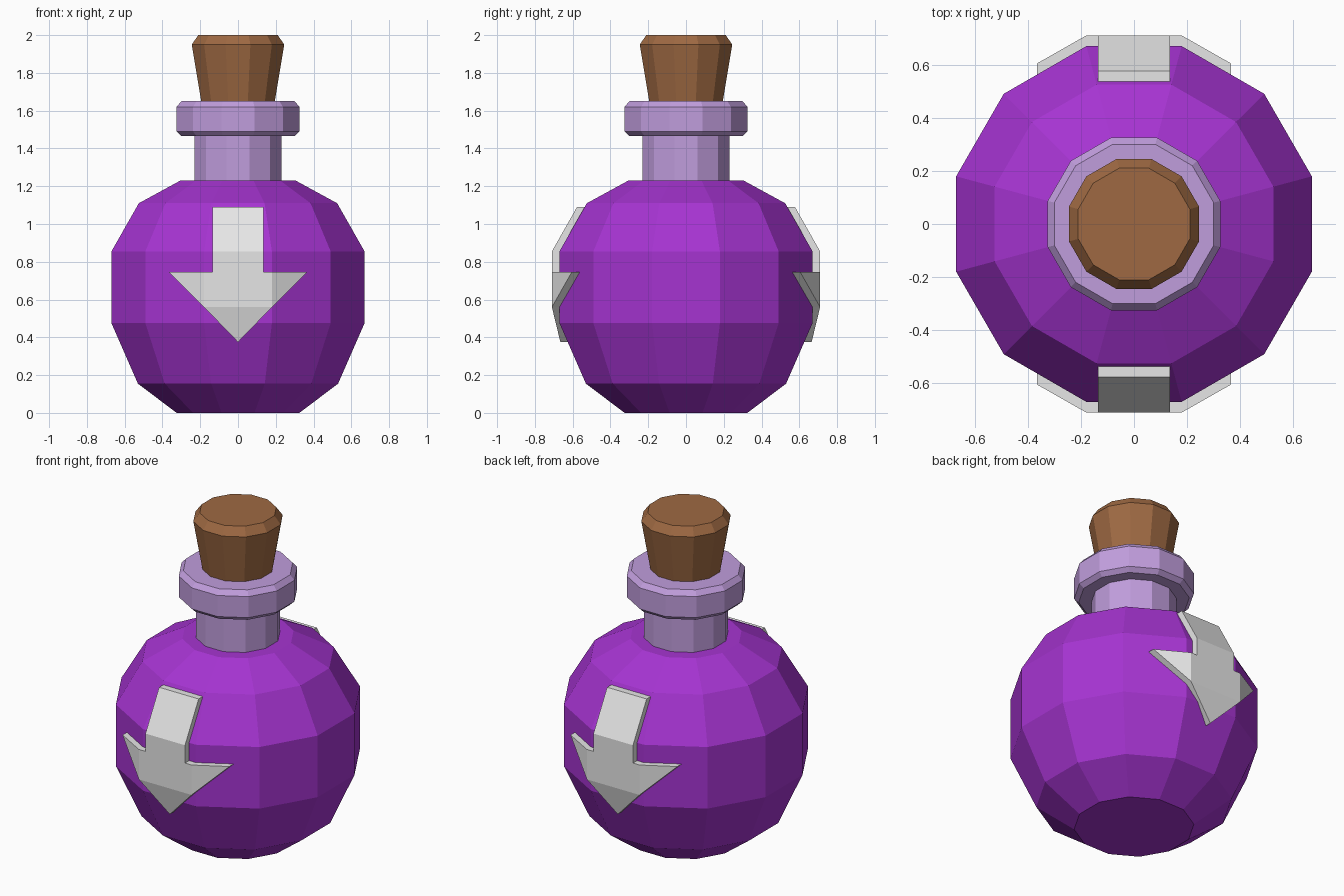
import bpy
import bmesh
import math

cube = bpy.data.objects.get("Cube")
if cube:
    bpy.data.objects.remove(cube, do_unlink=True)

SIDES = 12


def make_material(name, rgb):
    mat = bpy.data.materials.new(name)
    mat.use_nodes = True
    colour = (*rgb, 1)
    mat.diffuse_color = colour
    mat.node_tree.nodes["Principled BSDF"].inputs["Base Color"].default_value = colour
    return mat


def finish(name, bm, mat):
    bmesh.ops.recalc_face_normals(bm, faces=bm.faces)
    mesh = bpy.data.meshes.new(name)
    bm.to_mesh(mesh)
    bm.free()
    mesh.materials.append(mat)
    obj = bpy.data.objects.new(name, mesh)
    bpy.context.collection.objects.link(obj)
    return obj


def turned(name, profile, mat):
    """Faceted solid of revolution; radii are measured to the flat sides."""
    bm = bmesh.new()
    rings = []
    for flat_radius, z in profile:
        r = flat_radius / math.cos(math.pi / SIDES)
        angles = [(k + 0.5) * math.tau / SIDES for k in range(SIDES)]
        rings.append([bm.verts.new((r * math.cos(a), r * math.sin(a), z)) for a in angles])
    for low, high in zip(rings, rings[1:]):
        for i in range(SIDES):
            j = (i + 1) % SIDES
            bm.faces.new((low[i], low[j], high[j], high[i]))
    bm.faces.new(rings[0])
    bm.faces.new(rings[-1])
    return finish(name, bm, mat)


purple = make_material("purple potion", (0.38, 0.034, 0.64))
lilac = make_material("lilac glass", (0.53, 0.337, 0.72))
brown = make_material("brown cork", (0.342, 0.141, 0.055))
white = make_material("pale grey", (0.79, 0.79, 0.79))

# Bottle
turned("flask_body", [(0.325, 0), (0.53, 0.155), (0.67, 0.475), (0.67, 0.855),
                      (0.525, 1.11), (0.305, 1.23)], purple)
turned("neck", [(0.23, 1.22), (0.23, 1.48)], lilac)
turned("neck_lip", [(0.3, 1.465), (0.325, 1.49), (0.325, 1.62), (0.3, 1.65)], lilac)
turned("cork_stopper", [(0.193, 1.64), (0.245, 1.95), (0.21, 2.0)], brown)


# Arrow badge, folded over the flask's facets
def arrow(name, side):
    points = {
        "tip": (0, 0.665, 0.375),
        "low_l": (-0.18, 0.71, 0.56), "low_r": (0.18, 0.71, 0.56),
        "wing_l": (-0.365, 0.605, 0.745), "wing_r": (0.365, 0.605, 0.745),
        "fold_l": (-0.18, 0.71, 0.745), "fold_r": (0.18, 0.71, 0.745),
        "stem_l": (-0.135, 0.71, 0.745), "stem_r": (0.135, 0.71, 0.745),
        "bend_l": (-0.135, 0.71, 0.855), "bend_r": (0.135, 0.71, 0.855),
        "top_l": (-0.135, 0.577, 1.09), "top_r": (0.135, 0.577, 1.09),
    }
    faces = ["tip low_r low_l", "low_l fold_l wing_l", "low_r wing_r fold_r",
             "low_l low_r fold_r stem_r stem_l fold_l",
             "stem_l stem_r bend_r bend_l", "bend_l bend_r top_r top_l"]
    bm = bmesh.new()
    verts = {k: bm.verts.new((x, side * y, z)) for k, (x, y, z) in points.items()}
    sheet = [bm.faces.new([verts[k] for k in f.split()]) for f in faces]
    # Keep the outer sheet and push a copy straight in
    result = bmesh.ops.extrude_face_region(bm, geom=sheet, use_keep_orig=True)
    moved = [v for v in result["geom"] if isinstance(v, bmesh.types.BMVert)]
    bmesh.ops.translate(bm, verts=moved, vec=(0, -side * 0.045, 0))
    return finish(name, bm, white)


arrow("front_arrow", -1)
arrow("back_arrow", 1)
